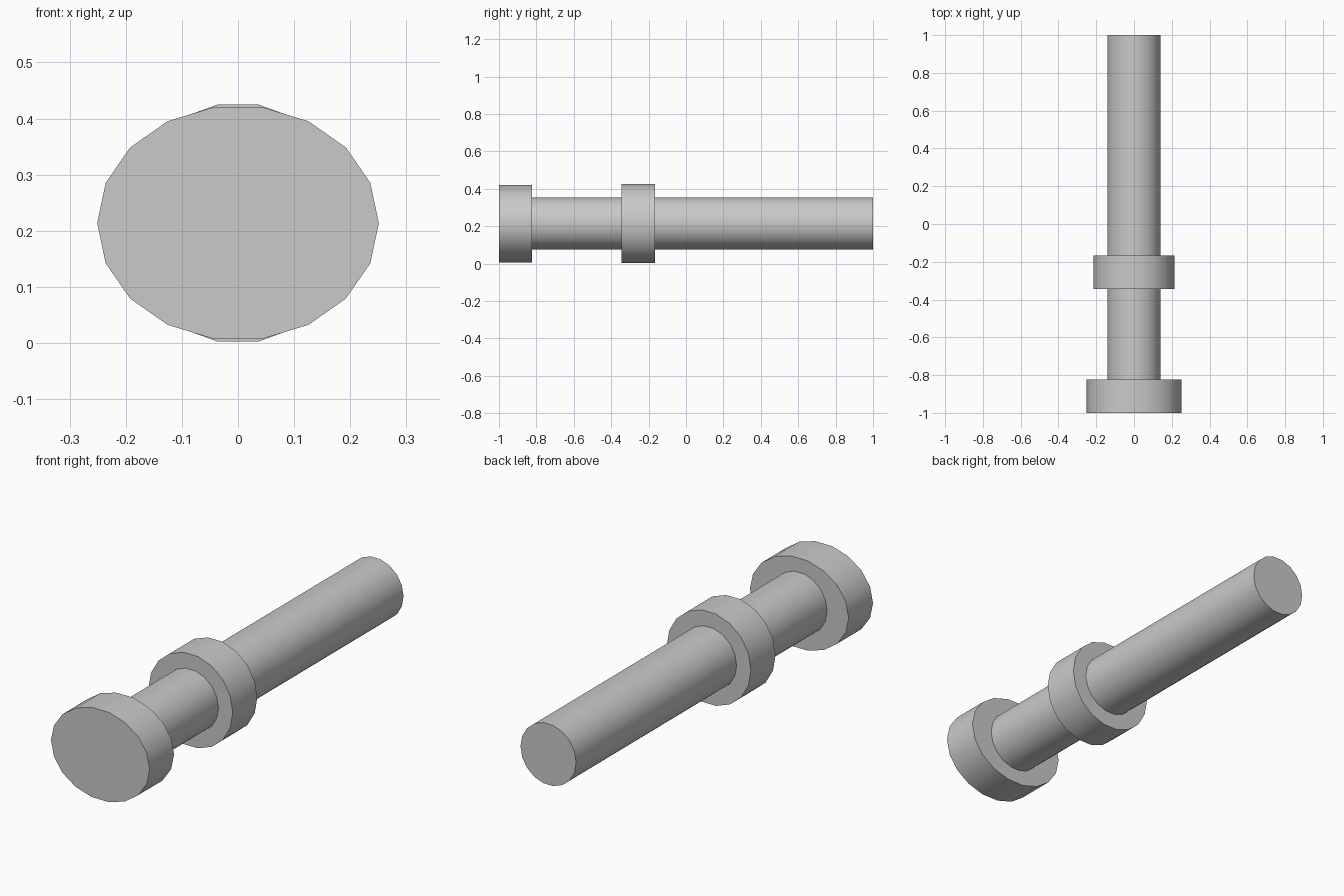
import bpy, bmesh, math

if "Cube" in bpy.data.objects:
    bpy.data.objects.remove(bpy.data.objects["Cube"])

SIDES = 18
mat = bpy.data.materials.new("plain grey")
mat.diffuse_color = (0.6, 0.58, 0.58, 1)
mat.use_nodes = True
mat.node_tree.nodes["Principled BSDF"].inputs["Base Color"].default_value = mat.diffuse_color

def disc_part(name, y0, y1, rx, rz, zc):
    """Closed elliptical cylinder running along y."""
    bm = bmesh.new()
    rings = []
    for y in (y0, y1):
        rings.append([bm.verts.new((rx * math.cos(2 * math.pi * i / SIDES), y,
                                    zc + rz * math.sin(2 * math.pi * i / SIDES)))
                      for i in range(SIDES)])
    a, b = rings
    for i in range(SIDES):
        j = (i + 1) % SIDES
        bm.faces.new((a[i], a[j], b[j], b[i]))
    bm.faces.new(a)
    bm.faces.new(b)
    bmesh.ops.recalc_face_normals(bm, faces=bm.faces)
    me = bpy.data.meshes.new(name)
    bm.to_mesh(me)
    bm.free()
    me.materials.append(mat)
    ob = bpy.data.objects.new(name, me)
    bpy.context.collection.objects.link(ob)
    bpy.ops.object.select_all(action='DESELECT')
    ob.select_set(True)
    bpy.context.view_layer.objects.active = ob
    bpy.ops.object.shade_smooth_by_angle(angle=math.radians(35))

# long round shaft, oval end head, round collar
disc_part("shaft", -0.9, 1.0, 0.1415, 0.1415, 0.2155)
disc_part("head", -1.0, -0.823, 0.251, 0.2095, 0.2137)
disc_part("collar", -0.344, -0.166, 0.2142, 0.2142, 0.2137)
